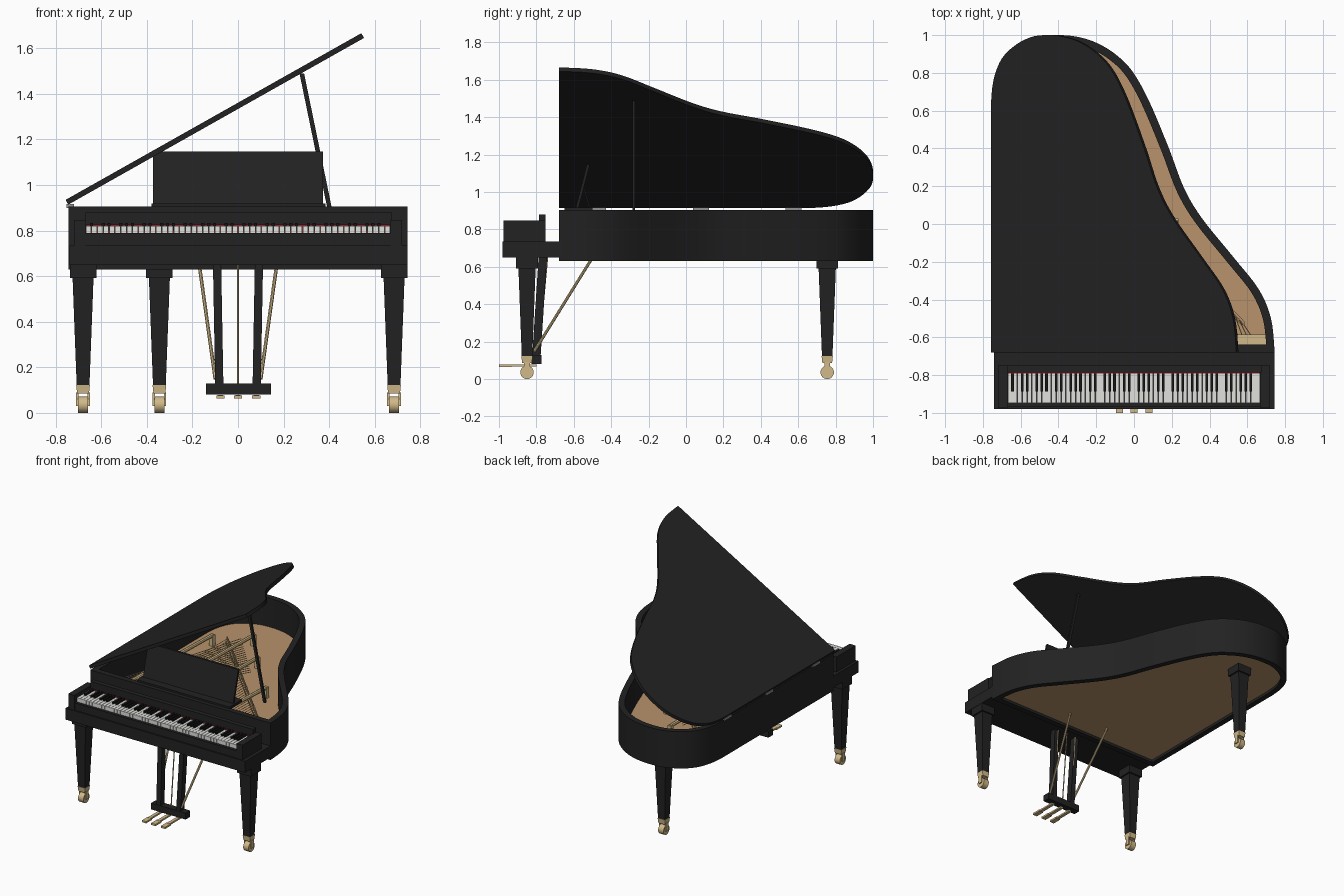
import bpy, bmesh, math
from mathutils import Vector, Matrix

if "Cube" in bpy.data.objects:
    bpy.data.objects.remove(bpy.data.objects["Cube"])


def mat(name, rgb):
    m = bpy.data.materials.new(name)
    m.diffuse_color = (*rgb, 1)
    m.use_nodes = True
    m.node_tree.nodes["Principled BSDF"].inputs["Base Color"].default_value = m.diffuse_color
    return m


BLACK = mat("black lacquer", (0.016, 0.016, 0.016))
BRASS = mat("brass", (0.64, 0.49, 0.25))
WOOD = mat("soundboard wood", (0.48, 0.29, 0.145))
IVORY = mat("white keys", (0.75, 0.75, 0.72))
EBONY = mat("black keys", (0.008, 0.008, 0.008))
FELT = mat("red felt", (0.25, 0.02, 0.03))
STEEL = mat("steel", (0.3, 0.3, 0.3))


def finish(name, bm, material, smooth=False):
    bmesh.ops.recalc_face_normals(bm, faces=bm.faces[:])
    me = bpy.data.meshes.new(name)
    bm.to_mesh(me)
    bm.free()
    me.materials.append(material)
    ob = bpy.data.objects.new(name, me)
    bpy.context.collection.objects.link(ob)
    if smooth:
        bpy.ops.object.select_all(action='DESELECT')
        ob.select_set(True)
        bpy.context.view_layer.objects.active = ob
        bpy.ops.object.shade_smooth_by_angle(angle=math.radians(30))
    return ob


def add_box(bm, x0, x1, y0, y1, z0, z1):
    m = Matrix.Translation(((x0 + x1) / 2, (y0 + y1) / 2, (z0 + z1) / 2))
    m = m @ Matrix.Diagonal((x1 - x0, y1 - y0, z1 - z0, 1))
    bmesh.ops.create_cube(bm, size=1, matrix=m)


def add_beam(bm, a, b, wx, wy=None, sides=4):
    """Straight bar between two points: round, or rectangular when wy is given."""
    a, b = Vector(a), Vector(b)
    d = b - a
    m = Matrix.Translation((a + b) / 2)
    if wy is None:
        m = m @ d.to_track_quat('Z', 'Y').to_matrix().to_4x4()
        bmesh.ops.create_cone(bm, cap_ends=True, segments=sides, radius1=wx / 2,
                              radius2=wx / 2, depth=d.length, matrix=m)
    else:  # sheared box with level ends
        shear = Matrix(((wx, 0, d.x, 0), (0, wy, d.y, 0), (0, 0, d.z, 0), (0, 0, 0, 1)))
        bmesh.ops.create_cube(bm, size=1, matrix=m @ shear)


def add_taper(bm, x, y, z0, z1, w0, w1):
    m = Matrix.Translation((x, y, (z0 + z1) / 2)) @ Matrix.Rotation(math.pi / 4, 4, 'Z')
    bmesh.ops.create_cone(bm, cap_ends=True, segments=4, radius1=w0 / math.sqrt(2),
                          radius2=w1 / math.sqrt(2), depth=z1 - z0, matrix=m)


def box(name, material, *dims):
    bm = bmesh.new()
    add_box(bm, *dims)
    return finish(name, bm, material)


# Curved case outline, counterclockwise from the front right corner
KEY = [(.745, -.68), (.725, -.5), (.66, -.345), (.53, -.18), (.36, .03), (.265, .19),
       (.185, .4), (.08, .65), (-.01, .81), (-.1, .9), (-.2, .96), (-.3, .991),
       (-.4, 1), (-.5, .99), (-.6, .945), (-.68, .875), (-.728, .77), (-.745, .64)]


def outline(steps=5):
    p = [Vector(k) for k in KEY]
    p = [p[0]] + p + [p[-1] + Vector((0, -.15))]
    pts = []
    for i in range(1, len(p) - 2):
        a, b, c, d = p[i - 1:i + 3]
        for s in range(steps):
            t = s / steps
            pts.append(.5 * (2 * b + (c - a) * t + (2 * a - 5 * b + 4 * c - d) * t * t
                             + (3 * b - a - 3 * c + d) * t ** 3))
    return pts + [p[-2], Vector((-.745, -.68))]


def inset(pts, w):
    out = []
    for i, p in enumerate(pts):
        d1 = (p - pts[i - 1]).normalized()
        d2 = (pts[(i + 1) % len(pts)] - p).normalized()
        n1, n2 = Vector((-d1.y, d1.x)), Vector((-d2.y, d2.x))
        out.append(p + (n1 + n2) * w / (1 + n1.dot(n2)))
    return out


def slab(name, pts, z0, z1, material):
    bm = bmesh.new()
    f = bm.faces.new([bm.verts.new((p.x, p.y, z0)) for p in pts])
    r = bmesh.ops.extrude_face_region(bm, geom=[f])
    bmesh.ops.translate(bm, vec=(0, 0, z1 - z0),
                        verts=[v for v in r["geom"] if isinstance(v, bmesh.types.BMVert)])
    return finish(name, bm, material, True)


# Case rim as a hollow ring
OUT = outline()
bm = bmesh.new()
inner = inset(OUT, .042)
rings = [[bm.verts.new((p.x, p.y, z)) for p in pts]
         for pts, z in ((OUT, .63), (OUT, .905), (inner, .905), (inner, .63))]
n = len(OUT)
for k in range(4):
    a, b = rings[k], rings[(k + 1) % 4]
    for i in range(n):
        j = (i + 1) % n
        bm.faces.new((a[i], a[j], b[j], b[i]))
finish("case_rim", bm, BLACK, True)
slab("soundboard", inset(OUT, .035), .65, .69, WOOD)

# Raised lid, hinged along the left side
lid = slab("lid", [p + Vector((.745, 0)) for p in OUT], 0, .024, BLACK)
lid.location = (-.745, 0, .914)
lid.rotation_euler = (0, -math.radians(29.4), 0)
bm = bmesh.new()
for y in (-.47, .08, .575):
    add_box(bm, -.752, -.72, y - .042, y + .042, .9, .917)
finish("lid_hinges", bm, STEEL)
bm = bmesh.new()
add_beam(bm, (.418, -.28, .82), (.28, -.28, 1.49), .02, .014)
finish("lid_prop", bm, BLACK)

# Pin block, frame struts and strings
box("pin_block", BRASS, -.70, .70, -.64, -.585, .69, .79)
bm = bmesh.new()
for x, y in ((-.58, .5), (-.35, .66), (-.12, .38), (.2, .02)):
    add_beam(bm, (x, -.6, .775), (x + .02, y, .765), .028, sides=8)
    add_box(bm, x + .005, x + .035, y - .02, y + .01, .69, .77)
finish("frame_struts", bm, BRASS, True)
bm = bmesh.new()
for i in range(46):  # long strings ending on a diagonal
    t = i / 45
    add_beam(bm, (-.45 + 1.07 * t, -.59, .77), (-.48 + 1.06 * t, .56 - 1.09 * t, .735), .005)
for i in range(18):  # crossing bass strings
    t = i / 17
    add_beam(bm, (-.68 + .3 * t, -.59, .785), (-.38 + .36 * t, .58 - .4 * t, .755), .006)
finish("strings", bm, BRASS)
bm = bmesh.new()
add_beam(bm, (-.48, .56, .715), (.58, -.53, .715), .03, sides=6)
finish("bridge", bm, WOOD)
bm = bmesh.new()
for i in range(46):
    t = i / 45
    add_beam(bm, (-.48 + 1.06 * t, .56 - 1.09 * t, .71), (-.48 + 1.06 * t, .56 - 1.09 * t, .75), .011, sides=6)
finish("bridge_pins", bm, BRASS)

# Keyboard shelf, side arms, slip and fallboard
box("key_bed", BLACK, -.74, .745, -.98, -.67, .65, .735)
bm = bmesh.new()
for s in (-1, 1):
    add_box(bm, min(s * .67, s * .72), max(s * .67, s * .72), -.975, -.75, .735, .847)
finish("side_arms", bm, BLACK)
box("key_slip", BLACK, -.67, .67, -.97, -.95, .735, .79)
box("key_base", BLACK, -.67, .67, -.95, -.78, .735, .79)
box("fallboard", BLACK, -.67, .675, -.785, -.75, .735, .88)
box("felt_strip", FELT, -.668, .668, -.792, -.784, .79, .826)

# Keys
white, black = bmesh.new(), bmesh.new()
W = 1.338 / 52
for i in range(52):
    x = -.669 + i * W
    add_box(white, x + .0012, x + W - .0012, -.948, -.792, .785, .82)
    if i % 7 in (0, 2, 3, 5, 6) and i < 51:
        add_box(black, x + W - .007, x + W + .007, -.888, -.792, .8, .833)
finish("white_keys", white, IVORY)
finish("black_keys", black, EBONY)

# Music desk, leaning back on its shelf
box("desk_shelf", BLACK, -.38, .385, -.65, -.5, .9, .918)
bm = bmesh.new()
add_beam(bm, (0, -.582, .915), (0, -.522, 1.148), .745, .016)
finish("music_desk", bm, BLACK)
bm = bmesh.new()
for x in (-.25, .25):
    add_beam(bm, (x, -.515, .91), (x, -.545, 1.02), .015, .008)
finish("desk_supports", bm, BLACK)

# Legs and casters
for name, x, y in (("front_left", -.68, -.85), ("front_right", .685, -.85), ("rear", -.345, .755)):
    bm = bmesh.new()
    add_box(bm, x - .058, x + .058, y - .058, y + .058, .592, .655)
    add_taper(bm, x, y, .12, .592, .056, .092)
    finish(name + "_leg", bm, BLACK)
    bm = bmesh.new()
    add_taper(bm, x, y, .085, .122, .052, .06)
    for s in (-1, 1):
        add_box(bm, x + s * .025 - .005, x + s * .025 + .005, y - .015, y + .015, .03, .09)
    add_beam(bm, (x - .022, y, .036), (x + .022, y, .036), .072, sides=24)
    finish(name + "_caster", bm, BRASS, True)

# Pedal lyre
box("pedal_box", BLACK, -.14, .145, -.825, -.773, .08, .128)
bm = bmesh.new()
for s in (-1, 1):
    add_beam(bm, (s * .082, -.8, .12), (s * .092, -.765, .66), .036, .045)
finish("lyre_posts", bm, BLACK)
pedals, rods, braces = bmesh.new(), bmesh.new(), bmesh.new()
for x in (-.077, 0, .08):
    add_box(pedals, x - .012, x + .012, -.94, -.8, .066, .078)
    add_box(pedals, x - .018, x + .018, -1, -.93, .064, .077)
    add_beam(rods, (x, -.79, .12), (x, -.74, .66), .008, sides=8)
for s in (-1, 1):
    add_beam(braces, (s * .1, -.81, .15), (s * .17, -.5, .65), .016, sides=8)
finish("pedals", pedals, BRASS)
finish("pedal_rods", rods, BRASS, True)
finish("lyre_braces", braces, BRASS, True)
